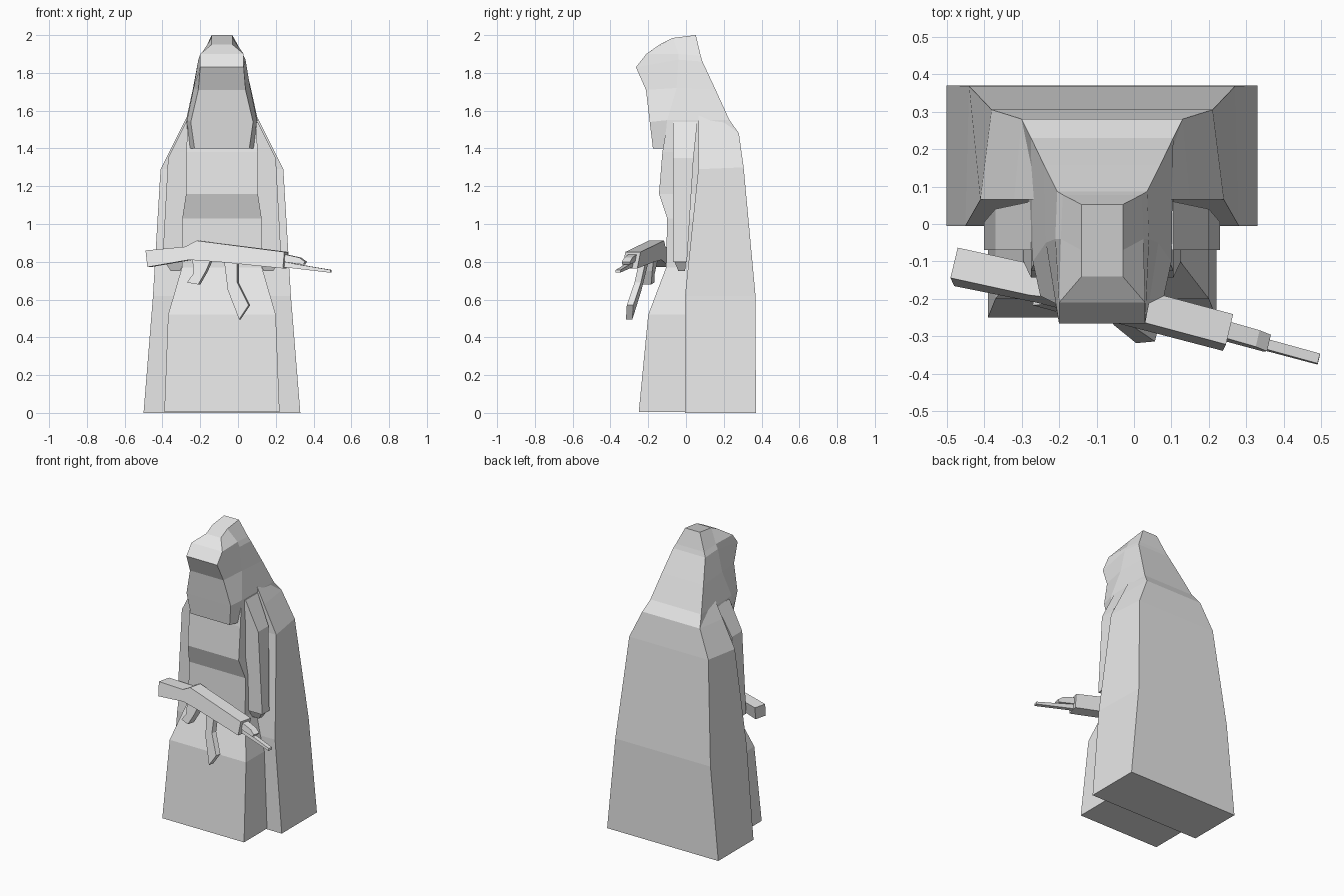
import bpy, bmesh

CX = -0.085  # the figure's own centre line

grey = bpy.data.materials.new("plain_grey")
grey.diffuse_color = (0.8, 0.8, 0.8, 1)


def finish(name, bm):
    bmesh.ops.recalc_face_normals(bm, faces=bm.faces)
    mesh = bpy.data.meshes.new(name)
    bm.to_mesh(mesh)
    bm.free()
    mesh.materials.append(grey)
    obj = bpy.data.objects.new(name, mesh)
    bpy.context.collection.objects.link(obj)
    return obj


def loft(name, rings):
    """Skin closed rings of points, bottom to top, and cap both ends."""
    bm = bmesh.new()
    rows = [[bm.verts.new(p) for p in ring] for ring in rings]
    for low, high in zip(rows, rows[1:]):
        for i in range(len(low)):
            j = (i + 1) % len(low)
            bm.faces.new((low[i], low[j], high[j], high[i]))
    bm.faces.new(rows[0])
    bm.faces.new(rows[-1])
    return finish(name, bm)


def mirrored(half):
    """Half ring of (half width, y, z) to a full ring about the centre line."""
    return ([(CX + w, y, z) for w, y, z in half]
            + [(CX - w, y, z) for w, y, z in reversed(half)])


# cloak: front and back edge of each level
loft("cloak", [mirrored(h) for h in (
    [(0.415, -0.005, 0.0), (0.415, 0.37, 0.0)],
    [(0.365, -0.005, 0.62), (0.355, 0.368, 0.62)],
    [(0.325, 0.065, 1.29), (0.295, 0.305, 1.30)],
    [(0.235, 0.065, 1.47), (0.215, 0.28, 1.48)],
    [(0.165, 0.065, 1.61), (0.165, 0.20, 1.58)],
)])

# robe: half width, front y, height
loft("robe", [mirrored([(w, y, z), (w, 0.10, z)]) for w, y, z in (
    (0.305, -0.25, 0.005), (0.285, -0.20, 0.52), (0.212, -0.105, 0.77),
    (0.210, -0.10, 1.03), (0.190, -0.143, 1.16), (0.190, -0.125, 1.38),
    (0.180, -0.10, 1.53))])

# hood: front, side and back edge of each level
loft("hood", [mirrored(h) for h in (
    [(0.145, -0.175, 1.40), (0.17, -0.115, 1.40), (0.215, 0.28, 1.48)],
    [(0.165, -0.192, 1.54), (0.185, -0.10, 1.55), (0.19, 0.23, 1.55)],
    [(0.125, -0.212, 1.71), (0.15, -0.05, 1.72), (0.155, 0.157, 1.71)],
    [(0.115, -0.265, 1.83), (0.125, -0.04, 1.87), (0.12, 0.087, 1.86)],
    [(0.115, -0.21, 1.90), (0.11, -0.04, 1.90), (0.105, 0.078, 1.89)],
    [(0.055, -0.14, 1.95), (0.055, -0.07, 1.985), (0.055, 0.052, 2.0)],
)])

# sleeves and hands: inner, outer, front, back, height
SLEEVE = [(0.19, 0.315, -0.07, 0.005, 0.80), (0.19, 0.285, -0.07, 0.04, 1.35),
          (0.12, 0.19, -0.07, 0.06, 1.54)]
HAND = [(0.22, 0.27, -0.04, -0.005, 0.75), (0.20, 0.31, -0.065, 0.0, 0.81)]
for side, label in ((-1, "left"), (1, "right")):
    for part, levels in (("sleeve", SLEEVE), ("hand", HAND)):
        loft(f"{label}_{part}", [
            [(CX + side * a, f, z), (CX + side * b, f, z),
             (CX + side * b, k, z), (CX + side * a, k, z)]
            for a, b, f, k, z in levels])


def rifle_part(name, profile, thick):
    """Extrude an (x, z) profile across the slanted, slightly rolled rifle."""
    rings = []
    for s in (-0.5, 0.5):
        rings.append([(x + 0.233 * s * thick,
                       -0.227 - 0.239 * x + 0.22 * (z - 0.82) + 0.972 * s * thick,
                       z) for x, z in profile])
    loft(name, rings)


rifle_part("rifle_body", [(-0.48, 0.86), (-0.27, 0.88), (-0.21, 0.912),
                          (0.255, 0.852), (0.247, 0.765), (-0.10, 0.80),
                          (-0.25, 0.81), (-0.47, 0.772)], 0.083)
rifle_part("rifle_grip", [(-0.235, 0.83), (-0.13, 0.83), (-0.165, 0.75),
                          (-0.205, 0.68), (-0.265, 0.69), (-0.232, 0.735)], 0.05)
rifle_part("rifle_magazine", [(-0.07, 0.81), (0.0, 0.81), (0.0, 0.69), (0.06, 0.57),
                              (0.01, 0.495), (-0.05, 0.65)], 0.035)
rifle_part("rifle_gas_tube", [(0.24, 0.842), (0.33, 0.822), (0.36, 0.80),
                              (0.35, 0.785), (0.24, 0.80)], 0.045)
rifle_part("rifle_barrel", [(0.24, 0.80), (0.493, 0.757), (0.493, 0.742),
                            (0.24, 0.772)], 0.027)
